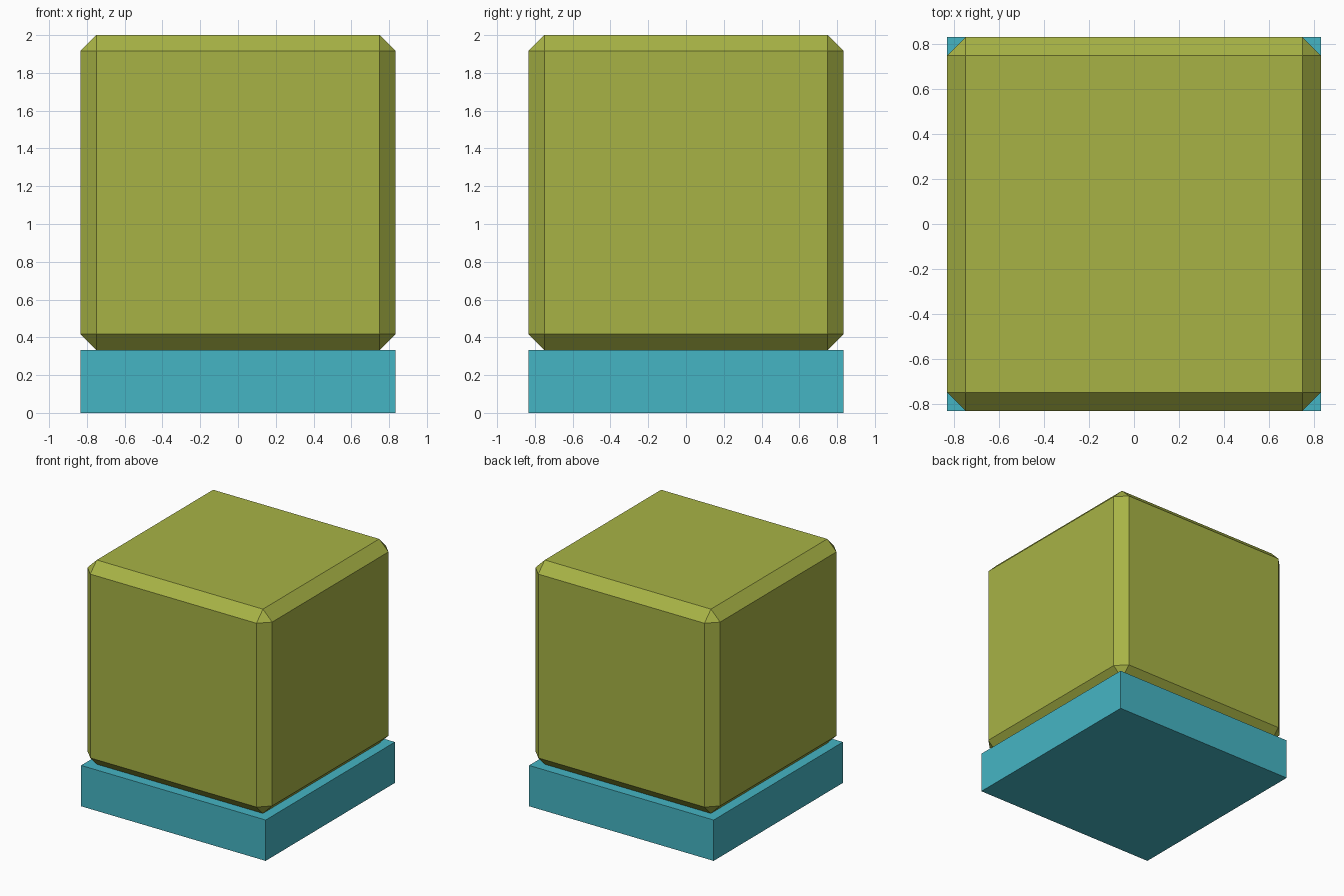
import bpy

if "Cube" in bpy.data.objects:
    bpy.data.objects.remove(bpy.data.objects["Cube"])

HALF = 5 / 6      # half width of both parts
BASE_H = 1 / 3    # height of the base slab
TOP = 2.0


def material(name, rgb):
    mat = bpy.data.materials.new(name)
    mat.diffuse_color = (*rgb, 1.0)
    mat.use_nodes = True
    mat.node_tree.nodes["Principled BSDF"].inputs["Base Color"].default_value = mat.diffuse_color
    return mat


def box(name, z0, z1, mat):
    bpy.ops.mesh.primitive_cube_add(size=1, location=(0, 0, (z0 + z1) / 2))
    obj = bpy.context.object
    obj.name = name
    obj.scale = (2 * HALF, 2 * HALF, z1 - z0)
    bpy.ops.object.transform_apply(location=False, rotation=False, scale=True)
    obj.data.materials.append(mat)
    return obj


# Flat square base slab
box("base", 0, BASE_H, material("teal", (0.06, 0.46, 0.55)))

# Cube body with a single flat chamfer on every edge
body = box("body", BASE_H, TOP, material("olive", (0.39, 0.45, 0.06)))
bevel = body.modifiers.new("chamfer", 'BEVEL')
bevel.width = 1 / 12
bevel.segments = 1
bevel.limit_method = 'NONE'
